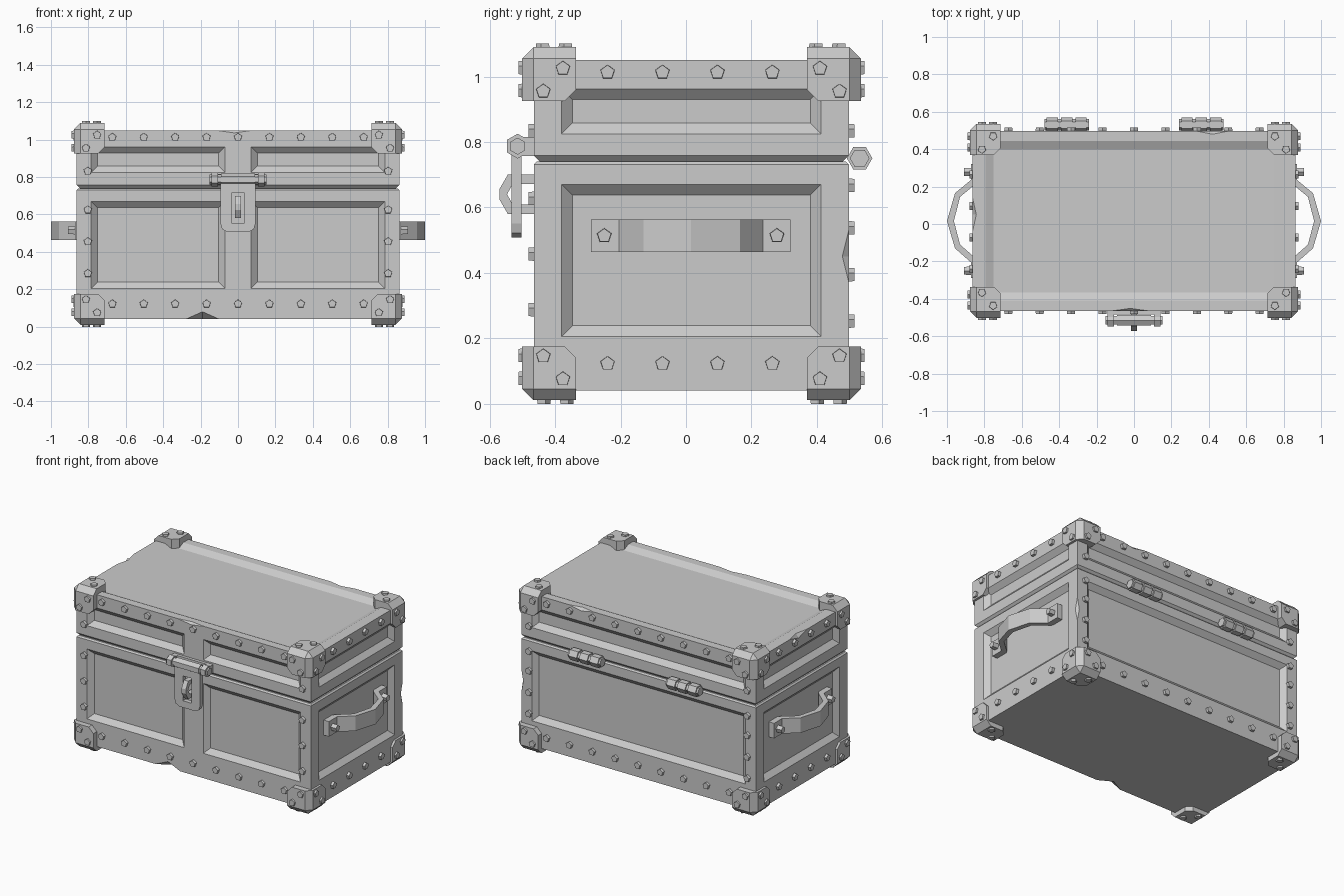
import bpy, bmesh
from math import pi
from itertools import product
from mathutils import Matrix, Vector

if "Cube" in bpy.data.objects:
    bpy.data.objects.remove(bpy.data.objects["Cube"])

YC = 0.0165                      # chest centre in y (latch and hinges stick out)
HX, HY = 0.863, 0.4815           # half size of the wooden case
Z0, ZS, Z1 = 0.04, 0.74, 1.05    # bottom, seam, top


def finish(name, bm):
    bmesh.ops.recalc_face_normals(bm, faces=bm.faces)
    me = bpy.data.meshes.new(name)
    bm.to_mesh(me)
    bm.free()
    ob = bpy.data.objects.new(name, me)
    bpy.context.collection.objects.link(ob)
    return ob


def hull(bm, pts):
    vs = [bm.verts.new(p) for p in pts]
    bmesh.ops.convex_hull(bm, input=vs)


def box(bm, lo, hi):
    lo, hi = Vector(lo), Vector(hi)
    m = Matrix.Translation((lo + hi) / 2) @ Matrix.Diagonal((*(hi - lo), 1))
    return bmesh.ops.create_cube(bm, size=1, matrix=m)["verts"]


def peg(bm, pos, normal, r1, r2, depth, seg=5, rot=0.0):
    """Prism or cone centred on pos, running along normal."""
    m = (Matrix.Translation(pos) @ Vector(normal).to_track_quat('Z', 'Y').to_matrix().to_4x4()
         @ Matrix.Rotation(rot, 4, 'Z'))
    bmesh.ops.create_cone(bm, cap_ends=True, segments=seg, radius1=r1, radius2=r2,
                          depth=depth, matrix=m)


def at(axis, w, u, v):
    p = [u, v]
    p.insert(axis, w)
    return p


def prism(bm, pts, axis, a, b):
    """Extrude a 2D profile along an axis from a to b."""
    f = bm.faces.new([bm.verts.new(at(axis, a, *p)) for p in pts])
    r = bmesh.ops.extrude_face_region(bm, geom=[f])["geom"]
    bmesh.ops.translate(bm, vec=at(axis, b - a, 0, 0),
                        verts=[g for g in r if isinstance(g, bmesh.types.BMVert)])


def panel(bm, axis, sign, face, u0, u1, v0, v1, slope=0.033, depth=0.03):
    """Sloped-wall recess cutter for one face of the case."""
    pts = []
    for d, g in ((0.03, -slope * 0.03 / depth), (-depth, slope)):
        pts += [at(axis, face + sign * d, u, v)
                for u in (u0 + g, u1 - g) for v in (v0 + g, v1 - g)]
    hull(bm, pts)


def notch(bm, pos, size):
    """Stretched octahedron cutter for a chipped edge."""
    p = Vector(pos)
    hull(bm, [p + Vector(at(a, s * size[a], 0, 0)) for a in range(3) for s in (-1, 1)])


def cut(ob, bm):
    c = finish("cutter", bm)
    c.hide_render = True
    m = ob.modifiers.new("cut", 'BOOLEAN')
    m.operation, m.solver, m.object = 'DIFFERENCE', 'EXACT', c
    m.use_self = True
    bpy.context.view_layer.objects.active = ob
    bpy.ops.object.modifier_apply(modifier="cut")
    bpy.data.objects.remove(c)


YF, YB = YC - HY, YC + HY        # front and back planes


# Case halves: box with a chamfered seam, then recessed panels
def case(name, lo, hi, seam, chamfer):
    bm = bmesh.new()
    box(bm, (-HX, YF, lo), (HX, YB, hi))
    es = [e for e in bm.edges if all(abs(v.co.z - seam) < 1e-4 for v in e.verts)]
    bmesh.ops.bevel(bm, geom=es, offset=chamfer, segments=1, affect='EDGES')
    return finish(name, bm)


def wall_panels(bm, z0, z1):
    for s in (-1, 1):
        panel(bm, 0, s, s * HX, YF + 0.085, YB - 0.085, z0, z1)
        panel(bm, 1, -1, YF, *sorted((s * 0.07, s * 0.785)), z0, z1)
    panel(bm, 1, 1, YB, -0.785, 0.785, z0, z1)


body = case("chest_body", Z0, ZS, ZS, 0.009)
bm = bmesh.new()
wall_panels(bm, 0.205, 0.67)
notch(bm, (-0.19, YF, Z0), (0.09, 0.05, 0.04))
notch(bm, (HX, YB, 0.45), (0.015, 0.02, 0.08))
cut(body, bm)

lid = case("chest_lid", ZS, Z1, ZS, 0.018)
bm = bmesh.new()
wall_panels(bm, 0.825, 0.962)
panel(bm, 2, 1, Z1, -0.795, 0.795, YF + 0.055, YB - 0.055, 0.045, 0.022)
notch(bm, (0.42, YB, Z1), (0.09, 0.018, 0.018))
notch(bm, (-0.02, YF, Z1), (0.1, 0.014, 0.014))
notch(bm, (-HX, 0.05, Z1), (0.02, 0.09, 0.025))
cut(lid, bm)

# Corner caps: outer edges chamfered, inner corners of each plate clipped
CX, CY, CZ = 0.878, 0.518, 0.54
ZC = 0.55
caps, rivets = bmesh.new(), bmesh.new()
for sx, sy, sz in product((-1, 1), repeat=3):
    o = Vector((sx * CX, YC + sy * CY, ZC + sz * CZ))
    d = Vector((-sx, -sy, -sz))
    L, t, k = 0.165, 0.035, 0.035
    M = Matrix.Translation(o) @ Matrix.Diagonal((*d, 1))
    pts = []
    for a in range(3):
        # one plate outline per outer side, in distances from the outer corner
        for u, v in ((t, t), (L, t), (L, L - k), (L - k, L), (t, L)):
            pts.append(M @ Vector(at(a, 0, u, v)))
        pts.append(M @ Vector(at(a, L, L - k, L - k)))
        # two rivets on the plate
        n = at(a, (sx, sy, sz)[a], 0, 0)
        for u, v in ((0.125, 0.065), (0.065, 0.135)):
            peg(rivets, M @ Vector(at(a, 0, u, v)), n, 0.024, 0.022, 0.022)
    hull(caps, pts)
finish("corner_caps", caps)

# Rivet rows along the frame
for s in (-1, 1):
    y = YC + s * HY
    for z in (0.122, 1.013):
        for i in range(-4, 5):
            peg(rivets, (i * 0.168, y, z), (0, s, 0), 0.024, 0.022, 0.034)
        for i in range(4):
            peg(rivets, (s * HX, -0.24 + i * 0.168, z), (s, 0, 0), 0.024, 0.022, 0.034)
    for x in (-0.803, 0.803):
        for z in ((0.285, 0.455, 0.625, 0.832) if s < 0 else (0.25, 0.392, 0.535, 0.665, 0.832)):
            peg(rivets, (x, y, z), (0, s, 0), 0.024, 0.022, 0.034)
    for y in (-0.25, 0.278):
        peg(rivets, (s * 0.885, y, 0.513), (s, 0, 0), 0.024, 0.022, 0.05)
finish("rivets", rivets)

# Side handles: faceted straps
bm = bmesh.new()
outer = [(0.872, -0.29), (0.872, -0.205), (0.957, -0.13), (1.0, 0.016),
         (0.957, 0.165), (0.872, 0.235), (0.872, 0.32)]
inner = [(0.828, 0.32), (0.828, 0.24), (0.845, 0.215), (0.93, 0.145), (0.963, 0.016),
         (0.93, -0.11), (0.845, -0.185), (0.828, -0.21), (0.828, -0.29)]
for s in (-1, 1):
    prism(bm, [(s * x, y) for x, y in outer + inner], 2, 0.463, 0.563)
finish("side_handles", bm)

# Back hinges: three hexagonal knuckles each
bm = bmesh.new()
for s in (-1, 1):
    for i in (-1, 0, 1):
        peg(bm, (s * 0.36 + i * 0.077, 0.531, 0.75), (1, 0, 0), 0.039, 0.039, 0.06, 6, pi / 6)
    peg(bm, (s * 0.36, 0.531, 0.75), (1, 0, 0), 0.03, 0.03, 0.238, 6, pi / 6)
finish("back_hinges", bm)

# Latch hinge: bar, end knuckles and mounting lugs
bm = bmesh.new()
peg(bm, (0, -0.515, 0.787), (1, 0, 0), 0.026, 0.026, 0.305, 6)
peg(bm, (0, -0.515, 0.787), (1, 0, 0), 0.033, 0.033, 0.18, 6)
for s in (-1, 1):
    peg(bm, (s * 0.125, -0.515, 0.787), (1, 0, 0), 0.038, 0.038, 0.035, 6)
    box(bm, (s * 0.125 - 0.0175, -0.515, 0.757), (s * 0.125 + 0.0175, -0.44, 0.815))
box(bm, (-0.14, -0.485, 0.757), (0.14, -0.44, 0.815))
finish("latch_hinge", bm)

# Hasp plate with a slot
bm = bmesh.new()
half = [(0.06, 0.508), (0.085, 0.522), (0.093, 0.55), (0.093, 0.785)]
prism(bm, half + [(-x, z) for x, z in reversed(half)], 1, -0.533, -0.503)
hasp = finish("hasp_plate", bm)
bm = bmesh.new()
box(bm, (-0.032, -0.6, 0.553), (0.032, -0.45, 0.718))
cut(hasp, bm)

# Staple loop passing through the slot
bm = bmesh.new()
arc = [(-0.45, 0.70), (-0.545, 0.70), (-0.571, 0.655), (-0.571, 0.625), (-0.545, 0.58),
       (-0.45, 0.58), (-0.45, 0.608), (-0.53, 0.608), (-0.547, 0.64), (-0.53, 0.672),
       (-0.45, 0.672)]
prism(bm, arc, 0, -0.016, 0.016)
finish("staple", bm)
